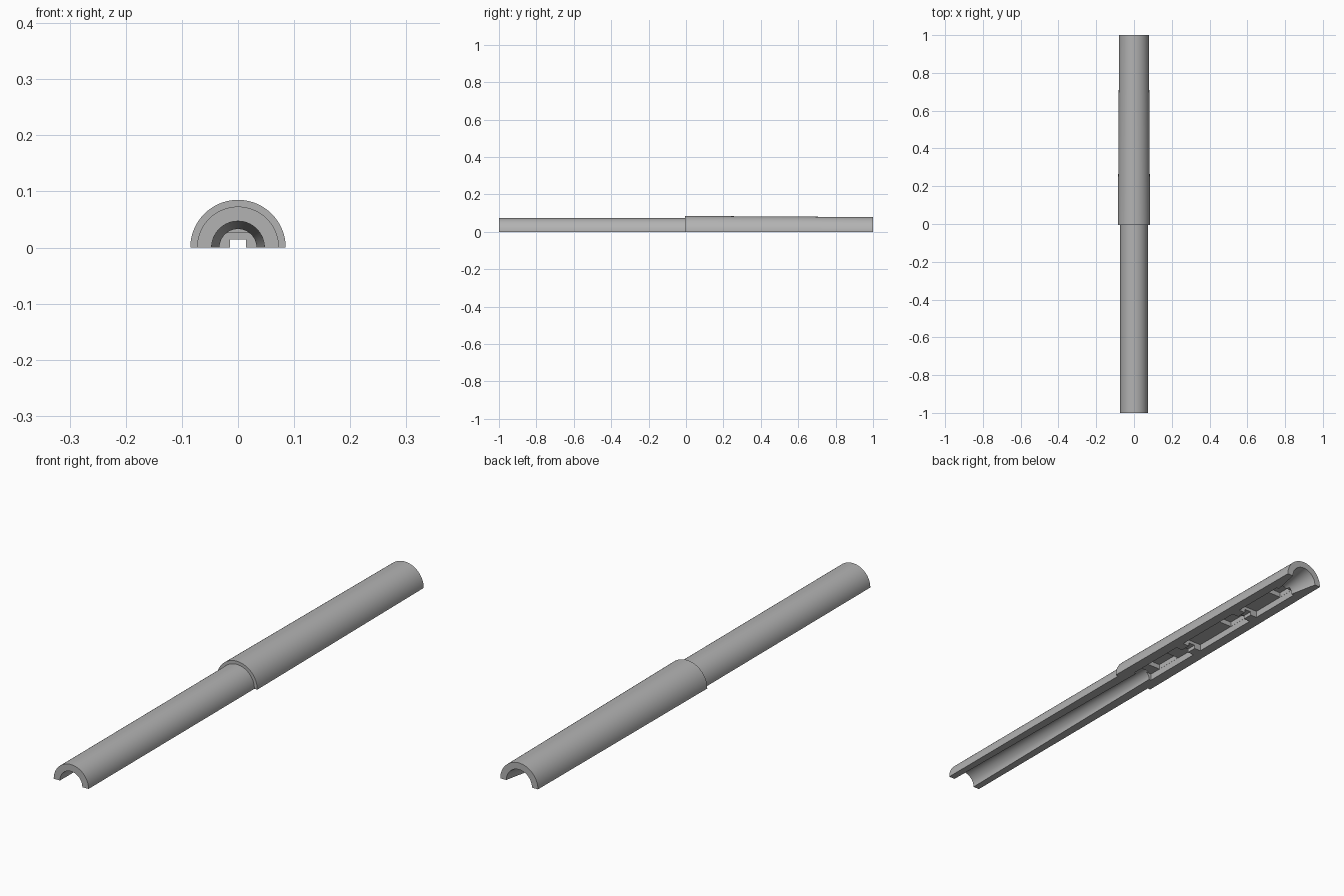
import bpy, bmesh, math

if "Cube" in bpy.data.objects:
    bpy.data.objects.remove(bpy.data.objects["Cube"])

grey = bpy.data.materials.new("plain grey")
grey.diffuse_color = (0.45, 0.45, 0.45, 1)
grey.use_nodes = True
grey.node_tree.nodes["Principled BSDF"].inputs["Base Color"].default_value = grey.diffuse_color


def finish(name, bm):
    bmesh.ops.recalc_face_normals(bm, faces=bm.faces)
    me = bpy.data.meshes.new(name)
    bm.to_mesh(me)
    bm.free()
    me.materials.append(grey)
    ob = bpy.data.objects.new(name, me)
    bpy.context.collection.objects.link(ob)
    return ob


def lathe(name, profile, half=False, n=64):
    """Solid of revolution along y from (y, radius) pairs; half keeps z >= 0."""
    bm = bmesh.new()
    span = math.pi if half else 2 * math.pi
    count = n + 1 if half else n
    rings = [[bm.verts.new((r * math.cos(span * i / n), y, r * math.sin(span * i / n)))
              for i in range(count)] for y, r in profile]
    for a, b in zip(rings, rings[1:]):
        for i in range(count):          # the closing face is the flat underside
            j = (i + 1) % count
            bm.faces.new((a[i], a[j], b[j], b[i]))
    bm.faces.new(rings[0])
    bm.faces.new(rings[-1])
    return finish(name, bm)


def box(name, y0, y1, half_width, height):
    """Pocket cutter that reaches below the flat underside."""
    bm = bmesh.new()
    bmesh.ops.create_cube(bm, size=1)
    for v in bm.verts:
        v.co.x *= 2 * half_width
        v.co.y = y0 if v.co.y < 0 else y1
        v.co.z = -0.02 if v.co.z < 0 else height
    return finish(name, bm)


# Split barrel: slim front tube, shoulder, slightly tapered rear body
barrel = lathe("split_barrel", [(-1, 0.073), (-0.006, 0.073), (-0.006, 0.085), (1, 0.079)], half=True)

# Tapered front bore and flared rear mouth
cutters = [
    lathe("front_bore", [(-1.02, 0.0473), (0.035, 0.033), (0.06, 0.033)]),
    lathe("rear_mouth", [(0.87, 0.03), (0.9, 0.033), (1.01, 0.056)]),
]

# Three shallow chambers, each with a deeper pocket, linked by a narrow channel
chambers = [(0.05, 0.30, 0.10, 0.21), (0.34, 0.63, 0.52, 0.61), (0.67, 0.89, 0.81, 0.875)]
for y0, y1, p0, p1 in chambers:
    cutters.append(box("chamber", y0, y1, 0.042, 0.026))
    cutters.append(box("deep_pocket", p0, p1, 0.0415, 0.045))
cutters.append(box("channel", 0.2, 0.8, 0.014, 0.014))

for c in cutters:
    m = barrel.modifiers.new("cut_" + c.name, 'BOOLEAN')
    m.operation, m.solver, m.object = 'DIFFERENCE', 'EXACT', c

# Bake the cuts and remove the cutters
dg = bpy.context.evaluated_depsgraph_get()
result = bpy.data.meshes.new_from_object(barrel.evaluated_get(dg))
barrel.modifiers.clear()
barrel.data = result
for c in cutters:
    bpy.data.objects.remove(c)

bpy.ops.object.select_all(action='DESELECT')
barrel.select_set(True)
bpy.context.view_layer.objects.active = barrel
bpy.ops.object.shade_smooth_by_angle(angle=math.radians(30))
